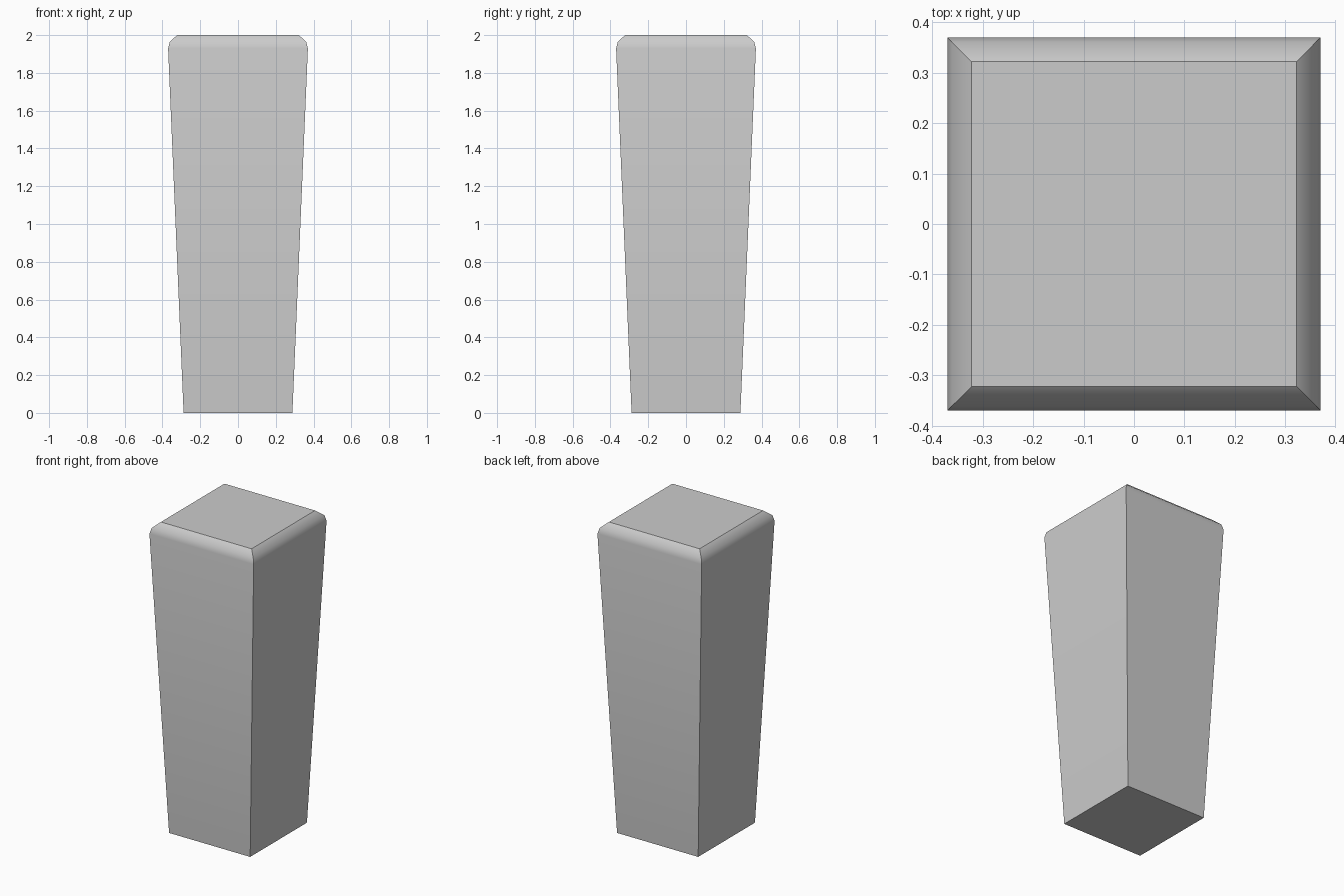
import bpy, bmesh, math

if "Cube" in bpy.data.objects:
    bpy.data.objects.remove(bpy.data.objects["Cube"])

# Half-width and height of each square ring: flared shaft, then rounded shoulder
PROFILE = [(0.288, 0.0), (0.37, 1.93), (0.361, 1.965), (0.322, 2.0)]

bm = bmesh.new()
rings = [[bm.verts.new((sx * w, sy * w, z))
          for sx, sy in ((-1, -1), (1, -1), (1, 1), (-1, 1))]
         for w, z in PROFILE]

# Sides
for low, high in zip(rings, rings[1:]):
    for i in range(4):
        j = (i + 1) % 4
        bm.faces.new((low[i], low[j], high[j], high[i]))

# Flat caps
bm.faces.new(rings[0][::-1])
bm.faces.new(rings[-1])

mesh = bpy.data.meshes.new("tapered_post")
bm.to_mesh(mesh)
bm.free()
post = bpy.data.objects.new("tapered_post", mesh)
bpy.context.collection.objects.link(post)

# Smooth shoulder, sharp corners and top rim
bpy.context.view_layer.objects.active = post
post.select_set(True)
bpy.ops.object.shade_smooth_by_angle(angle=math.radians(38))
